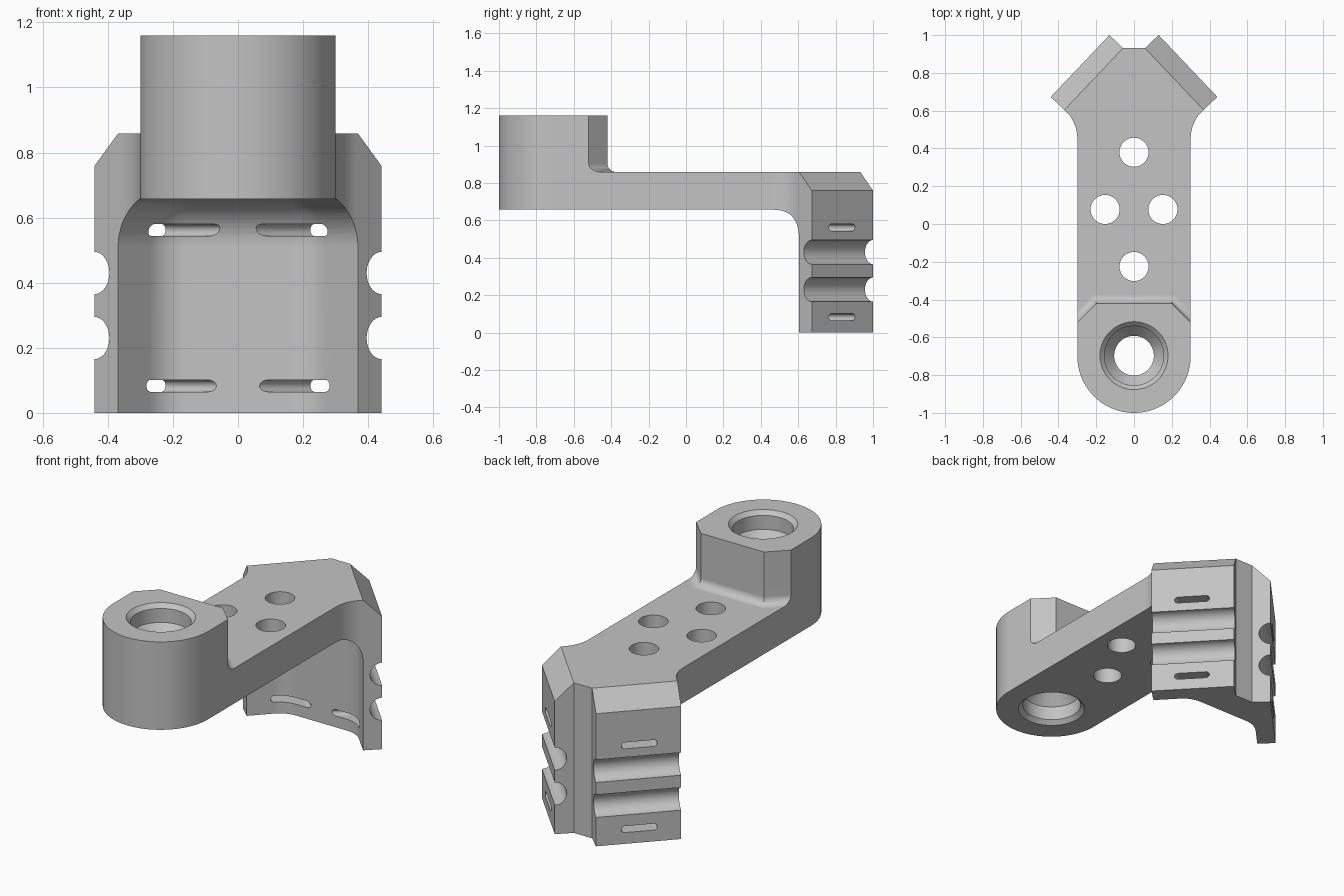
import bpy, bmesh
from math import sin, cos, tan, pi, sqrt, radians
from mathutils import Matrix, Vector

if "Cube" in bpy.data.objects:
    bpy.data.objects.remove(bpy.data.objects["Cube"], do_unlink=True)

UP = Vector((0, 0, 1))
ROOT2 = sqrt(2)

# Right-hand pad in plan: facing angle, normal, run direction and corners
PAD_ANGLE = 43.5
NX, NY = cos(radians(PAD_ANGLE)), sin(radians(PAD_ANGLE))
THICK = 0.1
PAD_RUN = 0.451
OUTER = Vector((0.441, 0.673))
NORMAL, RUN = Vector((NX, NY)), Vector((-NY, NX))
INNER = OUTER - NORMAL * THICK
WALL = INNER.dot(NORMAL)


def arc(cx, cy, r, a0, a1, n):
    """Points on an arc, angles in degrees."""
    steps = [radians(a0 + (a1 - a0) * i / n) for i in range(n + 1)]
    return [(cx + r * cos(a), cy + r * sin(a)) for a in steps]


def mirrored(half):
    """Close a +x half outline with its mirror image."""
    return half + [(-x, y) for x, y in reversed(half)]


def circle(r, n=64):
    return arc(0, 0, r, 0, 360, n)[:-1]


def frame(a, b, origin):
    m = Matrix((a, b, a.cross(b))).transposed().to_4x4()
    m.translation = origin
    return m


def loft(name, layers, matrix=Matrix()):
    """Solid through stacked outlines, given as (points, height)."""
    bm = bmesh.new()
    rings = [[bm.verts.new(matrix @ Vector((x, y, z))) for x, y in pts] for pts, z in layers]
    for low, high in zip(rings, rings[1:]):
        for i in range(len(low)):
            j = (i + 1) % len(low)
            bm.faces.new((low[i], low[j], high[j], high[i]))
    bm.faces.new(rings[0][::-1])
    bm.faces.new(rings[-1])
    bmesh.ops.recalc_face_normals(bm, faces=bm.faces)
    mesh = bpy.data.meshes.new(name)
    bm.to_mesh(mesh)
    bm.free()
    obj = bpy.data.objects.new(name, mesh)
    bpy.context.collection.objects.link(obj)
    return obj


# Bracket blank: full plan outline, rounded at the front, two angled pads at the back
tip = OUTER + RUN * PAD_RUN
half = arc(0, -0.7, 0.3, -90, 0, 32)[1:]
half += arc(0.5, 0.453, 0.2, 180, 90 + PAD_ANGLE, 10)
half += [tuple(OUTER), tuple(tip), tuple(tip - NORMAL * THICK)]
outline = [(0, -1.0)] + mirrored(half)
bracket = loft("mounting_bracket", [(outline, 0), (outline, 1.16)])

# Sloped top edge of each pad
bm = bmesh.new()
bm.from_mesh(bracket.data)
for s in (1, -1):
    cut = bmesh.ops.bisect_plane(
        bm, geom=bm.verts[:] + bm.edges[:] + bm.faces[:], clear_outer=True,
        plane_co=(s * INNER.x, INNER.y, 0.859), plane_no=(s * NX, NY, 1))
    edges = [e for e in cut["geom_cut"] if isinstance(e, bmesh.types.BMEdge)]
    bmesh.ops.holes_fill(bm, edges=[e for e in edges if e.is_boundary])
bmesh.ops.recalc_face_normals(bm, faces=bm.faces)
bm.to_mesh(bracket.data)
bm.free()

cutters = []


# Space under the arm, with a rounded inner corner
def under_outline(d):
    rc, back = 0.15, 0.755
    cx = (WALL - back * NY) / NX - rc * tan(radians(90 - PAD_ANGLE) / 2)
    wall_end = (0.8, (WALL - d - 0.8 * NX) / NY)
    return mirrored([(0.8, -2), wall_end] + arc(cx, back - rc, rc - d, PAD_ANGLE, 90, 8))


R = 0.145
layers = [(under_outline(0), -0.1)]
for i in range(13):
    a = pi / 2 * i / 12
    layers.append((under_outline(R * (1 - cos(a))), 0.657 - R + R * sin(a)))
cutters.append(loft("under_cutter", layers))


# Space over the arm behind the boss, with a small fillet at the foot
def over_outline(d):
    return mirrored([(0.8, 1.5), (0.8, -1.02 + d * ROOT2), (0.2 + d * (ROOT2 - 1), -0.42 + d)])


F = 0.045
layers = []
for i in range(9):
    a = pi / 2 * i / 8
    layers.append((over_outline(F * (1 - sin(a))), 0.859 + F * (1 - cos(a))))
layers.append((over_outline(0), 1.3))
cutters.append(loft("over_cutter", layers))

# Stepped bore through the boss
bore = [(0.2, 0.637), (0.18, 0.657), (0.157, 0.68), (0.157, 0.76), (0.105, 0.82)]
bore += [(r, 1.817 - z) for r, z in reversed(bore)]
cutters.append(loft("bore_cutter", [(circle(r), z) for r, z in bore],
                    Matrix.Translation((0, -0.697, 0))))

# Four holes in the arm
for x, y in ((0, 0.38), (0, -0.225), (0.153, 0.077), (-0.153, 0.077)):
    cutters.append(loft("hole_cutter", [(circle(0.077, 48), 0.5), (circle(0.077, 48), 1.0)],
                        Matrix.Translation((x, y, 0))))

# Grooves and slots in both pads, the groove axis just proud of the face
slot = arc(0.077, 0, 0.0185, -90, 90, 10) + arc(-0.077, 0, 0.0185, 90, 270, 10)
middle = OUTER + RUN * 0.222
groove_axis = middle + NORMAL * 0.002
for s in (1, -1):
    n = Vector((s * NX, NY, 0))
    for z in (0.23, 0.43):
        cutters.append(loft("groove_cutter", [(circle(0.065, 50), -0.35), (circle(0.065, 50), 0.35)],
                            frame(n, UP, (s * groove_axis.x, groove_axis.y, z))))
    for z in (0.083, 0.562):
        cutters.append(loft("slot_cutter", [(slot, -0.35), (slot, 0.1)],
                            frame(UP.cross(n), UP, (s * middle.x, middle.y, z))))

bpy.ops.object.select_all(action="DESELECT")
bracket.select_set(True)
bpy.context.view_layer.objects.active = bracket
for cutter in cutters:
    cutter.hide_render = True
    mod = bracket.modifiers.new("cut", "BOOLEAN")
    mod.operation = "DIFFERENCE"
    mod.solver = "EXACT"
    mod.object = cutter
    bpy.ops.object.modifier_apply(modifier=mod.name)
    bpy.data.objects.remove(cutter, do_unlink=True)

# Plain grey finish
grey = bpy.data.materials.new("plain_grey")
grey.use_nodes = True
colour = (0.55, 0.55, 0.55, 1)
grey.diffuse_color = colour
grey.node_tree.nodes["Principled BSDF"].inputs["Base Color"].default_value = colour
bracket.data.materials.clear()
bracket.data.materials.append(grey)
bpy.ops.object.shade_smooth_by_angle(angle=radians(30))
bracket.modifiers.new("even_normals", "WEIGHTED_NORMAL").keep_sharp = True
